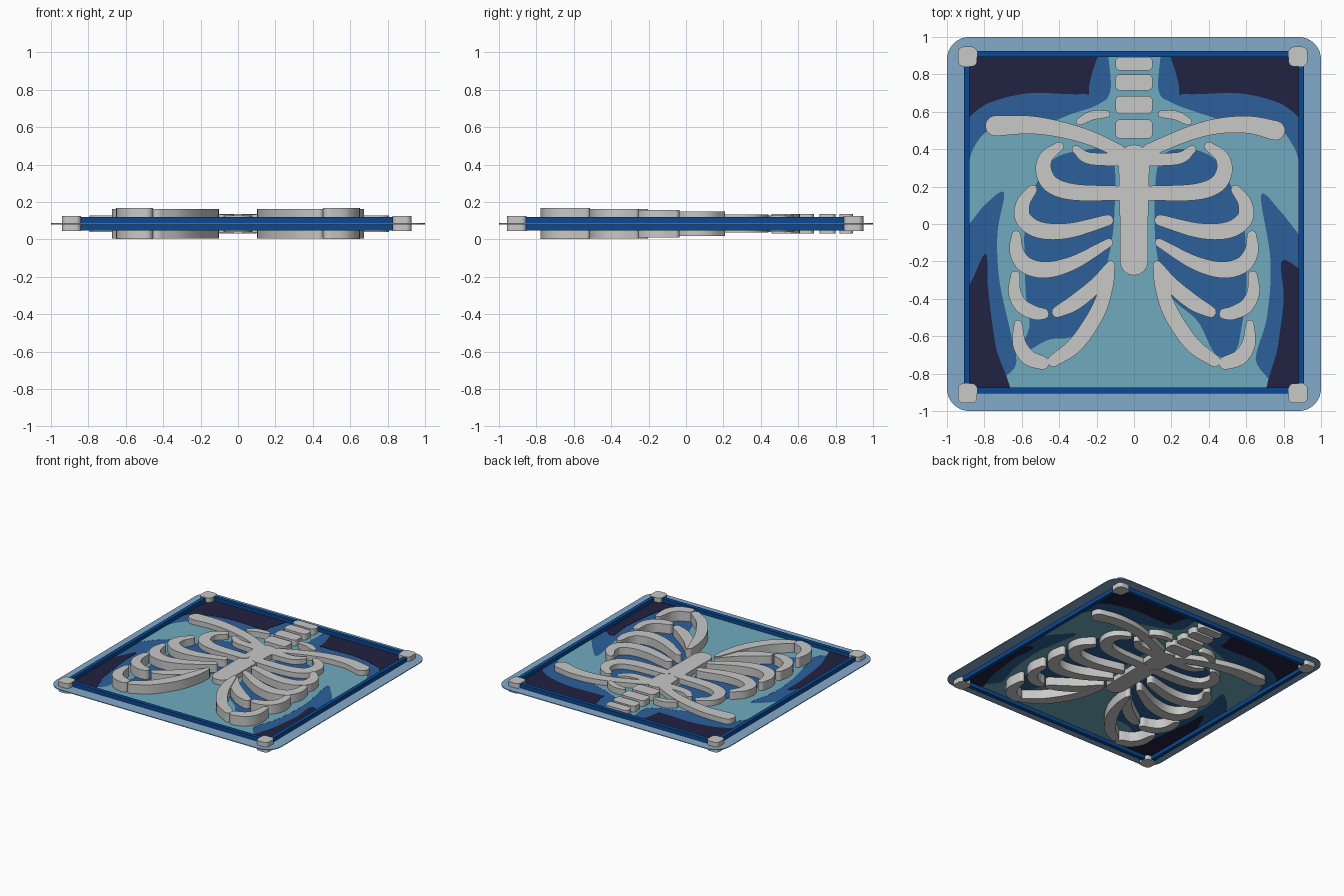
import bpy
import bmesh
import math
from mathutils import Vector

cube = bpy.data.objects.get("Cube")
if cube:
    bpy.data.objects.remove(cube, do_unlink=True)

MID = 0.084      # height of the symmetry plane of the whole panel
INNER = 0.895    # half width of the area inside the frame
built = []


def material(name, red, green, blue):
    mat = bpy.data.materials.new(name)
    mat.use_nodes = True
    colour = (red, green, blue, 1)
    mat.diffuse_color = colour
    shader = mat.node_tree.nodes["Principled BSDF"]
    shader.inputs["Base Color"].default_value = colour
    shader.inputs["Roughness"].default_value = 0.7
    return mat


sheet_blue = material("pale sheet blue", .23, .40, .59)
body_blue = material("mid body blue", .025, .117, .33)
teal = material("soft tissue teal", .16, .41, .51)
navy = material("dark background navy", .015, .016, .052)
frame_blue = material("strong frame blue", .003, .066, .29)
bone = material("bone grey", .58, .58, .575)


def smooth_path(points, closed=False, steps=8):
    """Catmull-Rom curve through the points."""
    pts = [Vector(p) for p in points]
    count = len(pts)

    def at(i):
        if closed:
            return pts[i % count]
        if i < 0:
            return pts[0] * 2 - pts[1]
        if i >= count:
            return pts[-1] * 2 - pts[-2]
        return pts[i]

    path = []
    for i in range(count if closed else count - 1):
        a, b, c, d = at(i - 1), at(i), at(i + 1), at(i + 2)
        for s in range(steps):
            t = s / steps
            path.append(0.5 * (2 * b + (c - a) * t
                               + (2 * a - 5 * b + 4 * c - d) * t * t
                               + (3 * b - a - 3 * c + d) * t ** 3))
    if not closed:
        path.append(pts[-1])
    return path


def prism(name, outline, half_height, mat):
    """Extrude a flat outline equally above and below the middle plane."""
    clean = []
    for p in outline:
        if not clean or (Vector(p) - clean[-1]).length > 0.0005:
            clean.append(Vector(p))
    if (clean[0] - clean[-1]).length < 0.0005:
        clean.pop()
    bm = bmesh.new()
    base = bm.faces.new([bm.verts.new((p.x, p.y, MID - half_height)) for p in clean])
    top = bmesh.ops.extrude_face_region(bm, geom=[base], use_keep_orig=True)
    moved = [v for v in top["geom"] if isinstance(v, bmesh.types.BMVert)]
    bmesh.ops.translate(bm, verts=moved, vec=(0, 0, 2 * half_height))
    bmesh.ops.recalc_face_normals(bm, faces=bm.faces)
    mesh = bpy.data.meshes.new(name)
    bm.to_mesh(mesh)
    bm.free()
    mesh.materials.append(mat)
    obj = bpy.data.objects.new(name, mesh)
    bpy.context.collection.objects.link(obj)
    built.append(obj)
    return obj


def rounded_box(name, centre, half_x, half_y, radius, half_height, mat):
    outline = []
    for quarter, (sx, sy) in enumerate(((1, 1), (-1, 1), (-1, -1), (1, -1))):
        for s in range(9):
            angle = (quarter + s / 8) * math.pi / 2
            outline.append((centre[0] + sx * (half_x - radius) + radius * math.cos(angle),
                            centre[1] + sy * (half_y - radius) + radius * math.sin(angle)))
    return prism(name, outline, half_height, mat)


def stroke(name, points, widths, half_height):
    """Bone with rounded ends; widths are the start, middle and end radii."""
    start, middle, end = widths
    control = 2 * middle - (start + end) / 2
    path = smooth_path(points)
    left, right = [], []
    for i, p in enumerate(path):
        u = i / (len(path) - 1)
        radius = (1 - u) ** 2 * start + 2 * u * (1 - u) * control + u * u * end
        along = (path[min(i + 1, len(path) - 1)] - path[max(i - 1, 0)]).normalized()
        side = Vector((-along.y, along.x)) * radius
        left.append(p + side)
        right.append(p - side)

    def cap(centre, edge):
        turn = math.atan2(edge.y - centre.y, edge.x - centre.x)
        size = (edge - centre).length
        return [centre + size * Vector((math.cos(turn - math.pi * s / 8),
                                        math.sin(turn - math.pi * s / 8)))
                for s in range(1, 8)]

    outline = left + cap(path[-1], left[-1]) + right[::-1] + cap(path[0], right[0])
    return prism(name, outline, half_height, bone)


def region(name, points, half_height, mat):
    """Thin coloured area with a smooth outline, trimmed to the frame."""
    trim = lambda v: max(-INNER, min(INNER, v))
    outline = [(trim(p.x), trim(p.y)) for p in smooth_path(points, closed=True)]
    return prism(name, outline, half_height, mat)


def mirrored(points):
    return [(-x, y) for x, y in points]


# Backing sheet and painted areas
rounded_box("backing_sheet", (0, 0), 1, 1, .12, .003, sheet_blue)
rounded_box("body_area", (0, .01), INNER, INNER, .005, .004, body_blue)
region("tissue_area", [
    (-.12, 1), (-.125, .72), (-.19, .64), (-.33, .59), (-.5, .53), (-.75, .51),
    (-.85, .42), (-.89, .28), (-.92, -.02), (-.8, .1), (-.715, .17), (-.695, .14),
    (-.73, -.05), (-.72, -.3), (-.66, -.58), (-.63, -.75), (-.69, -.95),
    (.66, -.95), (.65, -.72), (.71, -.5), (.73, -.2), (.68, .12), (.705, .155),
    (.79, .06), (.93, -.08), (.89, .28), (.85, .42), (.75, .52), (.5, .55),
    (.33, .6), (.2, .65), (.13, .72), (.125, 1)], .005, teal)
region("right_lung_area", [
    (-.12, .37), (-.3, .39), (-.45, .33), (-.55, .15), (-.585, 0), (-.58, -.35),
    (-.56, -.55), (-.62, -.7), (-.46, -.62), (-.31, -.59), (-.2, -.4),
    (-.14, -.2), (-.105, .05)], .006, body_blue)
region("left_lung_area", [
    (.14, .35), (.3, .4), (.45, .33), (.54, .15), (.59, 0), (.6, -.35),
    (.575, -.55), (.54, -.68), (.44, -.7), (.34, -.52), (.2, -.39),
    (.13, -.2), (.11, .05)], .006, body_blue)
for side, sign in (("right", -1), ("left", 1)):
    region(side + "_upper_background", [
        (sign * x, y) for x, y in
        ((.24, 1.2), (.24, .74), (.28, .695), (.55, .7), (.74, .66), (.85, .6),
         (1.1, .4), (1.2, 1.2))], .006, navy)
region("right_lower_background", [
    (-1.1, -.6), (-.9, -.36), (-.795, -.16), (-.78, -.35), (-.74, -.65),
    (-.67, -1), (-1.1, -1.2)], .006, navy)
region("left_lower_background", [
    (1.1, -.4), (.9, -.25), (.79, -.2), (.8, -.4), (.77, -.65),
    (.72, -1), (1.1, -1.2)], .006, navy)

# Frame bars and corner blocks
for side, sign in (("right", -1), ("left", 1)):
    rounded_box(side + "_frame_bar", (sign * .895, .01), .015, .9, .003, .035, frame_blue)
for side, y in (("front", -.89), ("back", .91)):
    rounded_box(side + "_frame_bar", (0, y), .9, .016, .003, .035, frame_blue)
    for hand, x in (("right", -.89), ("left", .877)):
        rounded_box(f"{side}_{hand}_corner_block", (x, y - .015),
                    .051, .053, .03, .04, bone)

# Neck bones
for i, (y, size) in enumerate(((.857, .037), (.757, .043), (.637, .048), (.508, .052))):
    rounded_box(f"neck_bone_{i}", (0, y), .1, size, .028, .052, bone)

# Breastbone and collarbones
stroke("breastbone", [(0, .34), (0, .2), (0, 0), (0, -.2)], (.085, .077, .075), .045)
stroke("right_collarbone", [(-.74, .525), (-.56, .53), (-.4, .507), (-.235, .46), (-.08, .39)],
       (.055, .043, .035), .045)
stroke("left_collarbone", [(.755, .5), (.62, .53), (.46, .525), (.3, .485), (.08, .395)],
       (.053, .042, .035), .045)

# Ribs: name, path on the left side, end and middle radii, half height
ribs = [
    ("shoulder_rib", [(.29, .548), (.225, .58), (.145, .588)], (.02, .025, .018), .052),
    ("first_rib", [(.31, .398), (.24, .352), (.08, .345)], (.022, .032, .035), .045),
    ("second_rib", [(.4, .415), (.468, .36), (.483, .285), (.44, .21), (.315, .17), (.06, .165)],
     (.025, .045, .038), .048),
    ("third_rib", [(.542, .185), (.593, .11), (.59, .025), (.5, -.033), (.345, -.035), (.14, .02)],
     (.025, .045, .03), .065),
    ("fourth_rib", [(.63, -.06), (.628, -.145), (.58, -.218), (.47, -.245), (.32, -.205), (.135, -.1)],
     (.025, .045, .023), .073),
    ("fifth_rib", [(.635, -.275), (.638, -.365), (.6, -.438), (.53, -.475), (.485, -.48)],
     (.025, .038, .03), .079),
    ("fifth_cartilage", [(.41, -.47), (.315, -.418), (.2, -.322), (.125, -.215)],
     (.03, .042, .02), .072),
    ("long_cartilage", [(.43, -.732), (.31, -.642), (.2, -.48), (.145, -.33), (.12, -.22)],
     (.032, .042, .018), .078),
    ("lowest_rib", [(.62, -.535), (.613, -.64), (.567, -.712), (.49, -.743)],
     (.022, .04, .036), .083),
]
for name, path, widths, half_height in ribs:
    stroke("left_" + name, path, widths, half_height)
    stroke("right_" + name, mirrored(path), widths, half_height)

# Smooth rounded sides, keep crisp rims
bpy.ops.object.select_all(action='DESELECT')
for obj in built:
    obj.select_set(True)
bpy.context.view_layer.objects.active = built[0]
bpy.ops.object.shade_smooth_by_angle(angle=math.radians(35))
